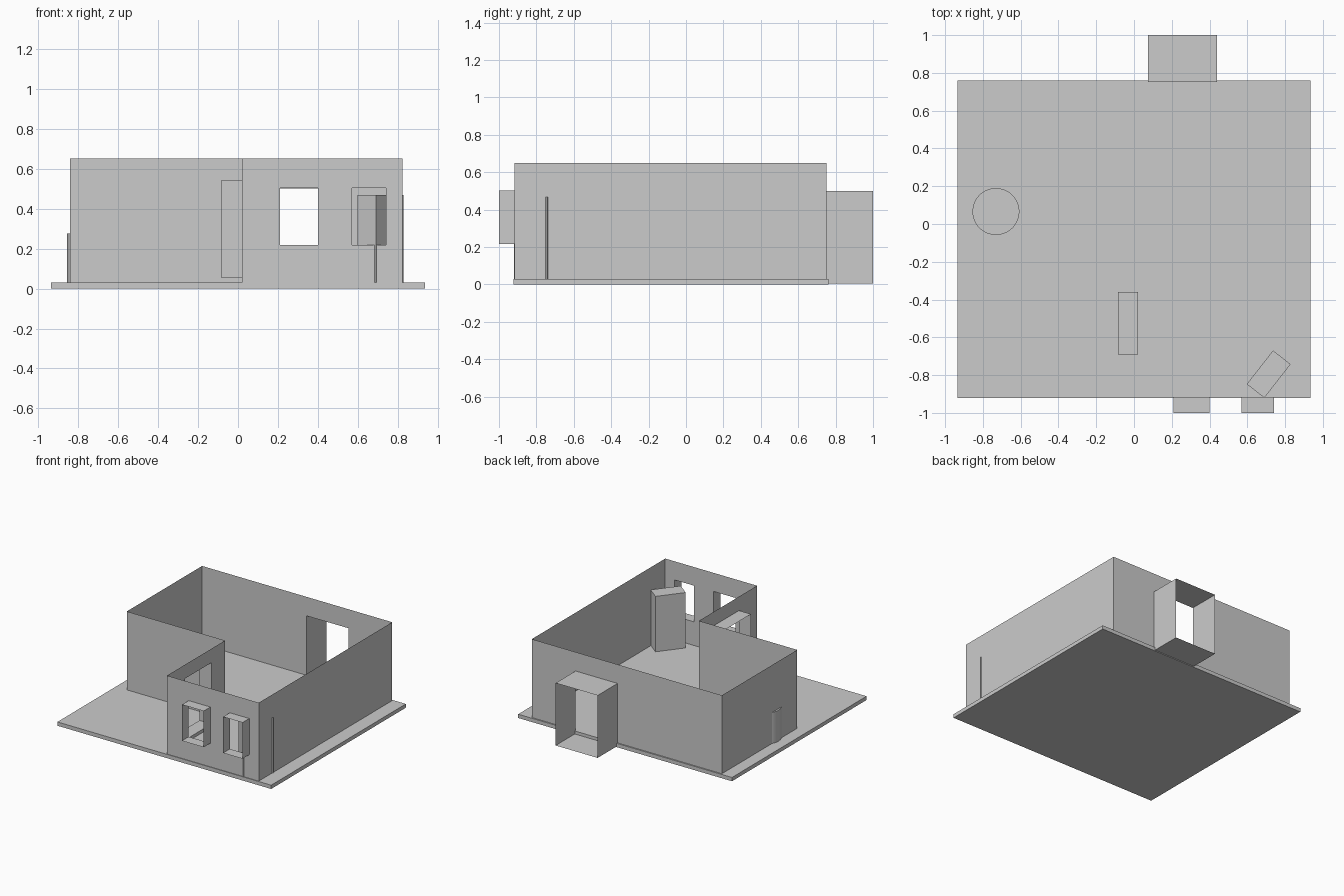
import bpy, bmesh, math
from mathutils import Matrix

if "Cube" in bpy.data.objects:
    bpy.data.objects.remove(bpy.data.objects["Cube"])

FLOOR, TOP = 0.03, 0.65
FRONT, BACK = -0.916, 0.751


def finish(name, bm):
    bmesh.ops.remove_doubles(bm, verts=bm.verts, dist=1e-5)
    mesh = bpy.data.meshes.new(name)
    bm.to_mesh(mesh)
    bm.free()
    obj = bpy.data.objects.new(name, mesh)
    bpy.context.collection.objects.link(obj)
    return obj


def box(name, lo, hi, angle=0, open_axis=None):
    """Box between two corners, turned about z; open_axis removes both end faces."""
    size = [b - a for a, b in zip(lo, hi)]
    mid = [(a + b) / 2 for a, b in zip(lo, hi)]
    bm = bmesh.new()
    bmesh.ops.create_cube(bm, size=1)
    if open_axis is not None:
        ends = [f for f in bm.faces if abs(f.normal[open_axis]) > 0.9]
        bmesh.ops.delete(bm, geom=ends, context='FACES')
    bm.transform(Matrix.Translation(mid) @ Matrix.Rotation(angle, 4, 'Z')
                 @ Matrix.Diagonal((*size, 1)))
    return finish(name, bm)


def wall(bm, a, b, holes=()):
    """Thin upright wall from a to b; holes are (u0, u1, z0, z1), u measured from a."""
    length = math.dist(a, b)
    us = sorted({0, length, *[u for h in holes for u in h[:2]]})
    zs = sorted({FLOOR, TOP, *[z for h in holes for z in h[2:]]})

    def point(u, z):
        t = u / length
        return bm.verts.new((a[0] + (b[0] - a[0]) * t, a[1] + (b[1] - a[1]) * t, z))

    for u0, u1 in zip(us, us[1:]):
        for z0, z1 in zip(zs, zs[1:]):
            u, z = (u0 + u1) / 2, (z0 + z1) / 2
            if not any(h[0] < u < h[1] and h[2] < z < h[3] for h in holes):
                bm.faces.new([point(u0, z0), point(u1, z0), point(u1, z1), point(u0, z1)])


# Ground slab
box("floor_slab", (-0.935, -0.921, 0), (0.935, 0.761, FLOOR))

# L-shaped outer walls, counter-clockwise, with window and door openings
L, R, NX, NY = -0.84, 0.823, 0.02, -0.19
bm = bmesh.new()
wall(bm, (NX, FRONT), (R, FRONT),
     [(0.21 - NX, 0.40 - NX, 0.217, 0.503), (0.57 - NX, 0.74 - NX, 0.217, 0.503)])
wall(bm, (R, FRONT), (R, BACK))
wall(bm, (R, BACK), (L, BACK), [(R - 0.44, R - 0.073, FLOOR, 0.50)])
wall(bm, (L, BACK), (L, NY))
wall(bm, (L, NY), (NX, NY))
wall(bm, (NX, NY), (NX, FRONT), [(NY + 0.36, NY + 0.69, 0.055, 0.54)])
finish("outer_walls", bm)

# Open frames projecting from the openings
box("window_frame_left", (0.21, -1, 0.217), (0.40, FRONT, 0.503), open_axis=1)
box("window_frame_right", (0.57, -1, 0.217), (0.74, FRONT, 0.503), open_axis=1)
box("side_frame", (-0.085, -0.69, 0.055), (NX, -0.36, 0.54), open_axis=0)
box("back_door_frame", (0.073, BACK, 0.006), (0.44, 1, 0.50), open_axis=1)

# Cabinet set diagonally in the front right corner
box("corner_cabinet", (0.600, -0.854, FLOOR), (0.826, -0.736, 0.468), math.radians(52))

# Round table by the left wall
bm = bmesh.new()
bmesh.ops.create_cone(bm, cap_ends=True, segments=64, radius1=0.124, radius2=0.124,
                      depth=0.275 - FLOOR,
                      matrix=Matrix.Translation((-0.731, 0.066, (0.275 + FLOOR) / 2)))
table = finish("round_table", bm)
bpy.context.view_layer.objects.active = table
table.select_set(True)
bpy.ops.object.shade_smooth_by_angle()
